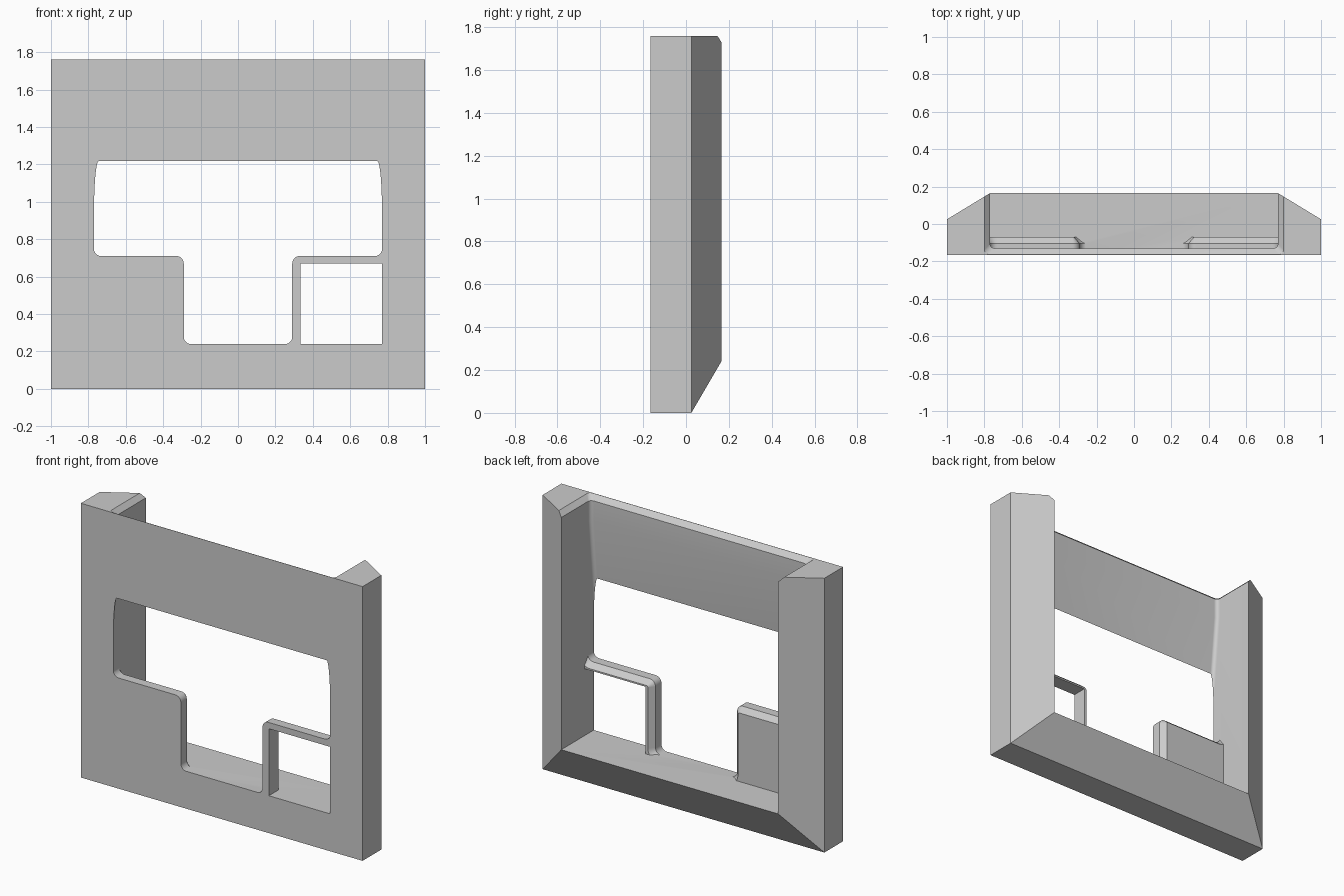
import bpy, bmesh
from math import cos, sin, radians

cube = bpy.data.objects.get("Cube")
if cube:
    bpy.data.objects.remove(cube, do_unlink=True)

FRONT, BACK, TOP = -0.165, 0.165, 1.76
FLOOR, INNER = 0.24, 0.77          # height of the sill, half width of the opening

grey = bpy.data.materials.new("plain grey")
grey.use_nodes = True
grey.diffuse_color = (0.6, 0.6, 0.6, 1)
grey.node_tree.nodes["Principled BSDF"].inputs["Base Color"].default_value = (0.6, 0.6, 0.6, 1)


def loft(name, rings):
    """Closed solid through rings that all have the same number of points."""
    bm = bmesh.new()
    loops = [[bm.verts.new(p) for p in ring] for ring in rings]
    for a, b in zip(loops, loops[1:]):
        for i in range(len(a)):
            j = (i + 1) % len(a)
            bm.faces.new((a[i], a[j], b[j], b[i]))
    bm.faces.new(loops[0][::-1])
    bm.faces.new(loops[-1])
    bmesh.ops.recalc_face_normals(bm, faces=bm.faces)
    mesh = bpy.data.meshes.new(name)
    bm.to_mesh(mesh)
    bm.free()
    mesh.materials.append(grey)
    obj = bpy.data.objects.new(name, mesh)
    bpy.context.collection.objects.link(obj)
    return obj


def subtract(target, cutter):
    """Cut one solid from another, then discard the cutter."""
    mod = target.modifiers.new("cut", "BOOLEAN")
    mod.operation, mod.solver, mod.object = "DIFFERENCE", "EXACT", cutter
    bpy.context.view_layer.objects.active = target
    bpy.ops.object.modifier_apply(modifier=mod.name)
    bpy.data.objects.remove(cutter, do_unlink=True)


def rect(y, x0, x1, z0, z1):
    return [(x0, y, z0), (x1, y, z0), (x1, y, z1), (x0, y, z1)]


def arc(cx, cy, r, start, end, steps=8):
    angles = [radians(start + (end - start) * i / steps) for i in range(steps + 1)]
    return [(cx + r * cos(a), cy + r * sin(a)) for a in angles]


# Outer block, tapered towards the back on both sides and the underside
frame = loft("frame", [
    rect(FRONT, -1, 1, 0, TOP),
    rect(0.025, -1, 1, 0, TOP),
    rect(BACK, -INNER, INNER, FLOOR, TOP)])


# Cavity open to the back and top, its rounded front wall leaning through the front
def cavity_ring(z, w, y, r=0.025):
    right = [(w, 0.4)] + arc(w - r, y + r, r, 0, -90)
    left = [(-px, py) for px, py in reversed(right)]
    return [(px, py, z) for px, py in right + left]


cavity = loft("cavity_cutter", [
    cavity_ring(FLOOR, INNER, -0.255),
    cavity_ring(1.6, INNER, -0.13),
    cavity_ring(1.73, INNER, -0.13),
    cavity_ring(TOP, 0.80, -0.163),
    cavity_ring(1.79, 0.83, -0.196)])


# Lower corner panels with rounded outline and bevelled back rim
def panel_ring(side, y, inset):
    outline = (arc(0.25, 0.279, 0.04 + inset, -90, 0)
               + arc(0.33, 0.67, 0.04 - inset, 180, 90)
               + arc(0.731, 0.75, 0.04 + inset, -90, 0)
               + [(0.9, 0.75), (0.9, 0.1), (0.25, 0.1)])
    return [(side * x, y, z) for x, z in outline]


for side in (-1, 1):
    panel = loft("panel", [
        panel_ring(side, -0.4, 0),
        panel_ring(side, -0.105, 0),
        panel_ring(side, -0.07, 0.03)])
    if side > 0:    # the left panel is only a thin rim around a square opening
        hole = loft("hole_cutter", [rect(y, 0.335, 0.85, 0.15, 0.67) for y in (-0.6, 0.2)])
        subtract(panel, hole)
    subtract(cavity, panel)

subtract(frame, cavity)

# Smooth the rounded corners, keep the hard edges
bpy.ops.object.select_all(action="DESELECT")
frame.select_set(True)
bpy.context.view_layer.objects.active = frame
bpy.ops.object.shade_smooth_by_angle(angle=radians(30))
